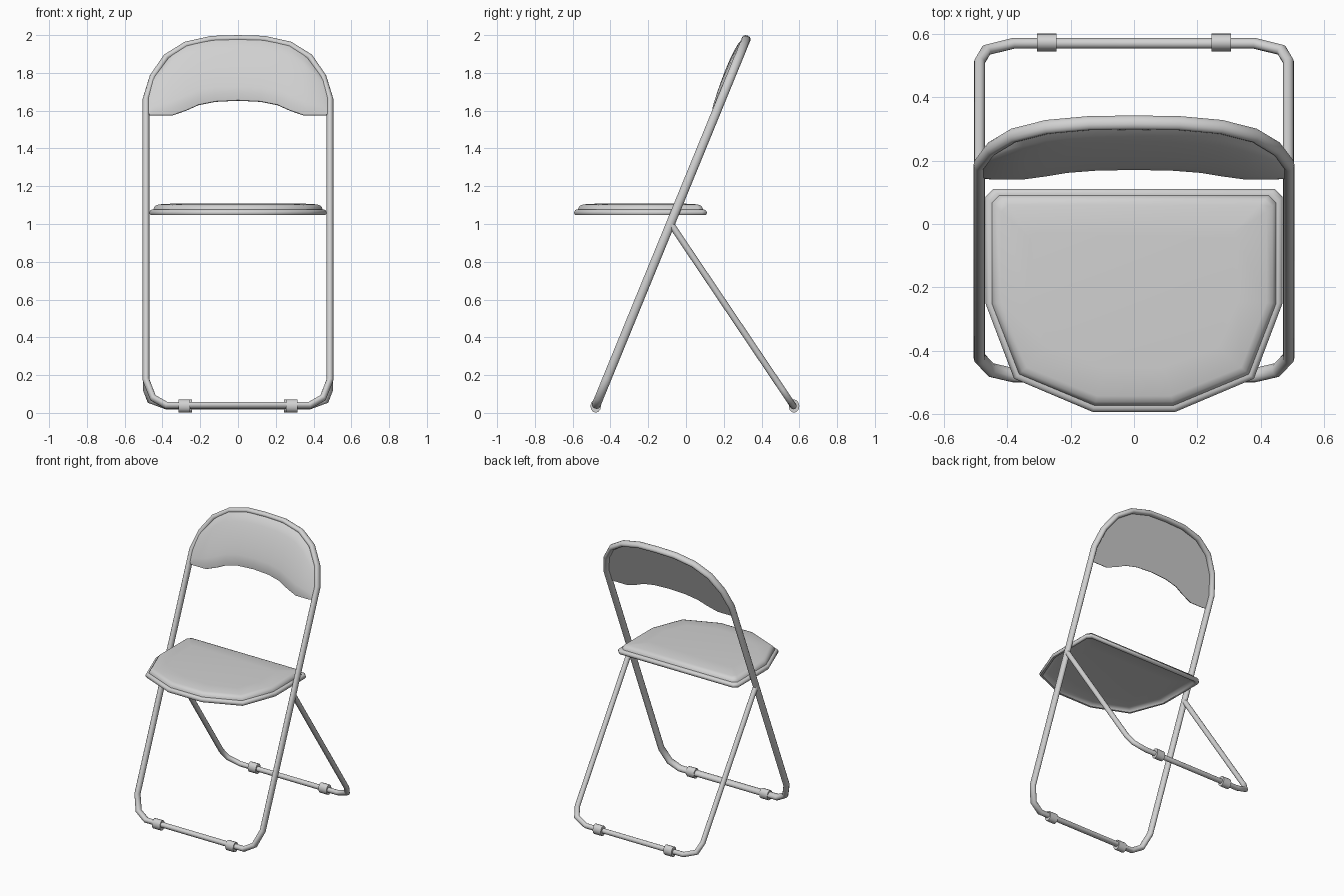
import bpy, bmesh, math
from mathutils import Vector

if "Cube" in bpy.data.objects:
    bpy.data.objects.remove(bpy.data.objects["Cube"], do_unlink=True)

grey = bpy.data.materials.new("light grey")
grey.use_nodes = True
grey.diffuse_color = (0.64, 0.64, 0.64, 1)
grey.node_tree.nodes["Principled BSDF"].inputs["Base Color"].default_value = (0.64, 0.64, 0.64, 1)


def finish(name, bm, angle=50):
    bmesh.ops.recalc_face_normals(bm, faces=bm.faces)
    mesh = bpy.data.meshes.new(name)
    bm.to_mesh(mesh)
    bm.free()
    mesh.materials.append(grey)
    obj = bpy.data.objects.new(name, mesh)
    bpy.context.collection.objects.link(obj)
    bpy.ops.object.select_all(action='DESELECT')
    obj.select_set(True)
    bpy.context.view_layer.objects.active = obj
    bpy.ops.object.shade_smooth_by_angle(angle=math.radians(angle))


def loft(bm, rings, closed=False):
    """Join equal-sized vertex loops; cap the ends unless the chain is closed."""
    loops = [[bm.verts.new(p) for p in ring] for ring in rings]
    pairs = list(zip(loops, loops[1:]))
    if closed:
        pairs.append((loops[-1], loops[0]))
    else:
        bm.faces.new(loops[0])
        bm.faces.new(loops[-1])
    for a, b in pairs:
        for i in range(len(a)):
            j = (i + 1) % len(a)
            bm.faces.new((a[i], a[j], b[j], b[i]))


def tube(name, path, normal, wide, deep, closed=False, sides=12):
    """Mitred tube along a path that lies in the plane with the given normal."""
    rings, n = [], len(path)
    for i, p in enumerate(path):
        before = path[i - 1] if closed or i else None
        after = path[(i + 1) % n] if closed or i < n - 1 else None
        d1 = (p - before).normalized() if before else (after - p).normalized()
        d2 = (after - p).normalized() if after else d1
        t = (d1 + d2).normalized()
        side = normal.cross(t) * (wide / t.dot(d1))
        rings.append([p + side * math.cos(a) + normal * deep * math.sin(a)
                      for a in (2 * math.pi * k / sides for k in range(sides))])
    bm = bmesh.new()
    loft(bm, rings, closed)
    finish(name, bm)


def mirrored(half):
    """Half path from the right-hand side of x, completed on the other side."""
    return half + [(-x, v) for x, v in reversed(half) if x > 0]


# Leaning plane of the main frame
FLOOR, SLOPE, FRONT, REAR = 0.036, 0.41, -0.478, 0.569
lean = Vector((0, -1, SLOPE)).normalized()


def on_frame(x, z, out=0):
    return Vector((x, FRONT + (z - FLOOR) * SLOPE, z)) + lean * out


# Main frame: closed loop with arched top and rounded feet
arch = [(0.38, FLOOR + 0.004), (0.45, 0.08), (0.487, 0.175), (0.487, 1.66), (0.45, 1.78),
        (0.38, 1.882), (0.275, 1.947), (0.14, 1.977), (0, 1.981)]
tube("main_frame", [on_frame(x, z) for x, z in mirrored(arch)], lean, 0.018, 0.0235, True)

# Rear leg: U-shaped bar hinged on the main frame
fall = (1.0 - FLOOR) / (REAR + 0.08)
rear_half = [(0.487, -0.08), (0.487, 0.51), (0.465, 0.548), (0.38, REAR)]
rear_path = [Vector((x, y, FLOOR + (REAR - y) * fall)) for x, y in mirrored(rear_half)]
tube("rear_leg", rear_path, Vector((0, fall, 1)).normalized(), 0.017, 0.017)

# Foot sleeves on both floor bars
for label, y, x in (("front", FRONT, 0.285), ("rear", REAR + 0.003, 0.275)):
    for side, s in (("left", 1), ("right", -1)):
        ends = [Vector((s * x + d, y, FLOOR)) for d in (-0.031, 0.031)]
        tube(f"{label}_{side}_foot_sleeve", ends, Vector((0, 0, 1)), 0.028, 0.035)

# Seat: recessed underside, rolled rim and padded top, stacked from scaled outlines
half = [(0.13, -0.592), (0.378, -0.487), (0.468, -0.25), (0.468, 0.085), (0.443, 0.11)]
outline = mirrored(half)
MID = -0.24
profile = [(0.14, 1.068), (0.05, 1.065), (0.026, 1.058), (0.018, 1.047), (0.005, 1.047),
           (0, 1.055), (0, 1.064), (0.004, 1.072), (0.012, 1.076), (0.02, 1.076),
           (0.023, 1.087), (0.032, 1.098), (0.05, 1.104), (0.14, 1.109)]
bm = bmesh.new()
loft(bm, [[Vector((x * (1 - d / 0.468), MID + (y - MID) * (1 - d / 0.35), z))
           for x, y in outline] for d, z in profile])
finish("seat", bm)

# Backrest: columns between lower and upper edges, flat behind and padded in front
columns = [(0.483, 1.576, 1.665), (0.45, 1.572, 1.775), (0.35, 1.572, 1.895), (0.275, 1.598, 1.945),
           (0.21, 1.627, 1.962), (0.12, 1.645, 1.976), (0, 1.651, 1.98)]
columns += [(-x, lo, hi) for x, lo, hi in reversed(columns[:-1])]
ROWS = 10
bm = bmesh.new()
rings = []
for x, lo, hi in columns:
    steps = [i / ROWS for i in range(ROWS + 1)]
    side_fade = (1 - (abs(x) / 0.483) ** 4) ** 0.5
    front = [on_frame(x, lo + (hi - lo) * v,
                      0.012 + 0.028 * side_fade * max(0, math.sin(math.pi * v)) ** 0.4)
             for v in steps]
    back = [on_frame(x, lo + (hi - lo) * v, 0.004) for v in (1, 0)]
    rings.append(front + back)
loft(bm, rings)
finish("backrest", bm)
